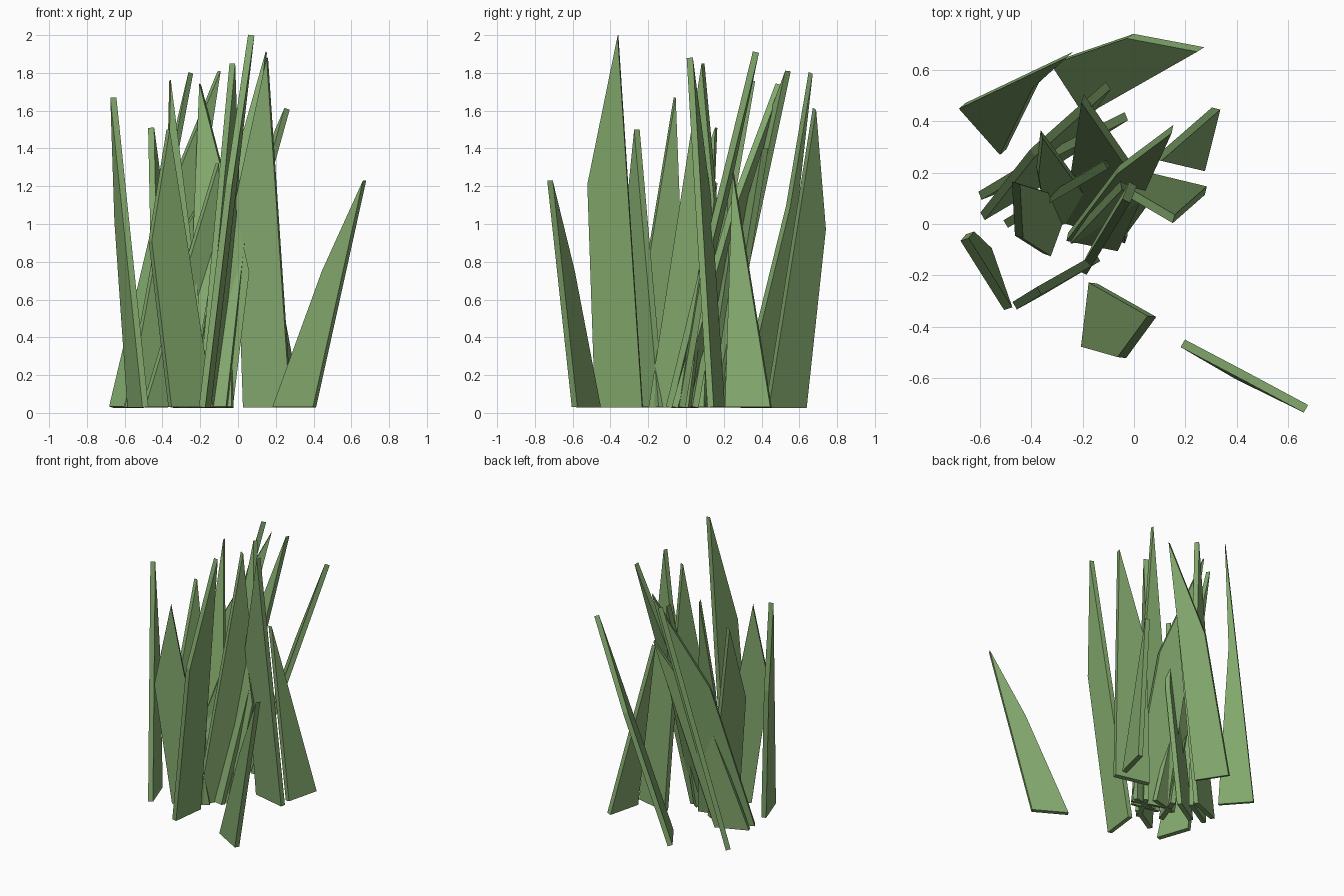
import bpy
import bmesh
from mathutils import Vector

# Remove the default cube only
default_cube = bpy.data.objects.get("Cube")
if default_cube:
    bpy.data.objects.remove(default_cube, do_unlink=True)

THICKNESS = 0.034
BASE_HEIGHT = 0.03
BEND_HEIGHT = 0.6


def make_material(name, color):
    material = bpy.data.materials.new(name)
    material.use_nodes = True
    material.diffuse_color = color
    for node in material.node_tree.nodes:
        if node.type == 'BSDF_PRINCIPLED':
            node.inputs["Base Color"].default_value = color
    return material


grass_green = make_material("grass_green", (0.23, 0.40, 0.155, 1))


def make_blade(name, bent_root, straight_root, tip, taper=0.25):
    """One flat grass blade: a straight edge, a bent edge and a sharp tip."""
    bent = Vector((*bent_root, BASE_HEIGHT))
    straight = Vector((*straight_root, BASE_HEIGHT))
    point = Vector(tip)
    # The bent edge follows the straight edge, then turns to the tip
    bend = bent + (point - straight.lerp(bent, taper)) * BEND_HEIGHT
    outline = [bent, straight, point, bend]
    normal = (straight - bent).cross(point - bent).normalized()

    bm = bmesh.new()
    half = normal * THICKNESS / 2
    face = bm.faces.new([bm.verts.new(corner - half) for corner in outline])
    result = bmesh.ops.extrude_face_region(bm, geom=[face])
    moved = [item for item in result["geom"]
             if isinstance(item, bmesh.types.BMVert)]
    bmesh.ops.translate(bm, verts=moved, vec=normal * THICKNESS)
    bmesh.ops.recalc_face_normals(bm, faces=bm.faces)

    # Keep the lowest corners on the ground
    for vert in bm.verts:
        vert.co.z = max(vert.co.z, 0)

    mesh = bpy.data.meshes.new(name)
    bm.to_mesh(mesh)
    bm.free()
    mesh.materials.append(grass_green)
    blade = bpy.data.objects.new(name, mesh)
    bpy.context.collection.objects.link(blade)
    return blade


# Outer blades: bent root, straight root, tip
make_blade("tall_front_blade", (-.19, -.48), (-.16, -.23), (.07, -.36, 2))
make_blade("short_front_left_blade", (.19, -.465), (.405, -.59),
           (.67, -.72, 1.23), taper=0.8)
make_blade("front_right_blade", (-.36, -.26), (-.14, -.13), (-.37, -.26, 1.5))
make_blade("right_side_blade", (-.57, -.1), (-.49, -.33),
           (-.66, -.06, 1.67), taper=0.7)
make_blade("back_right_blade", (-.51, .28), (-.67, .46),
           (-.25, .66, 1.8), taper=1.3)
make_blade("back_blade", (-.31, .63), (-.18, .43), (.26, .68, 1.61), taper=0.4)
make_blade("left_side_blade", (.32, .45), (.26, .21), (.09, .25, 1.27), taper=1)
make_blade("left_middle_blade", (.03, .19), (.28, .13), (.155, .02, 1.88))

# Inner blades, crowded together and leaning to the back
make_blade("inner_tall_blade", (-.26, -.05), (-.06, -.09),
           (.15, .37, 1.91), taper=0.6)
make_blade("inner_broad_blade", (-.03, -.06), (-.27, .02), (-.2, .49, 1.74))
make_blade("inner_back_blade", (-.59, .03), (-.37, .16), (-.1, .54, 1.81))
make_blade("inner_upright_blade", (-.34, 0), (-.14, .05),
           (-.36, .35, 1.76), taper=0.8)
make_blade("inner_right_blade", (-.34, -.12), (-.26, .1), (-.46, .16, 1.51))
make_blade("inner_slanted_blade", (-.6, .11), (-.38, .2), (-.03, .42, 1.4))
make_blade("inner_short_blade", (-.3, .12), (-.5, 0), (-.11, .23, 1.32))
make_blade("inner_crossing_blade", (-.09, .02), (-.2, -.19), (-.03, .09, 1.85))
make_blade("inner_low_blade", (-.03, -.02), (-.25, -.06), (-.05, .15, 1.22))
